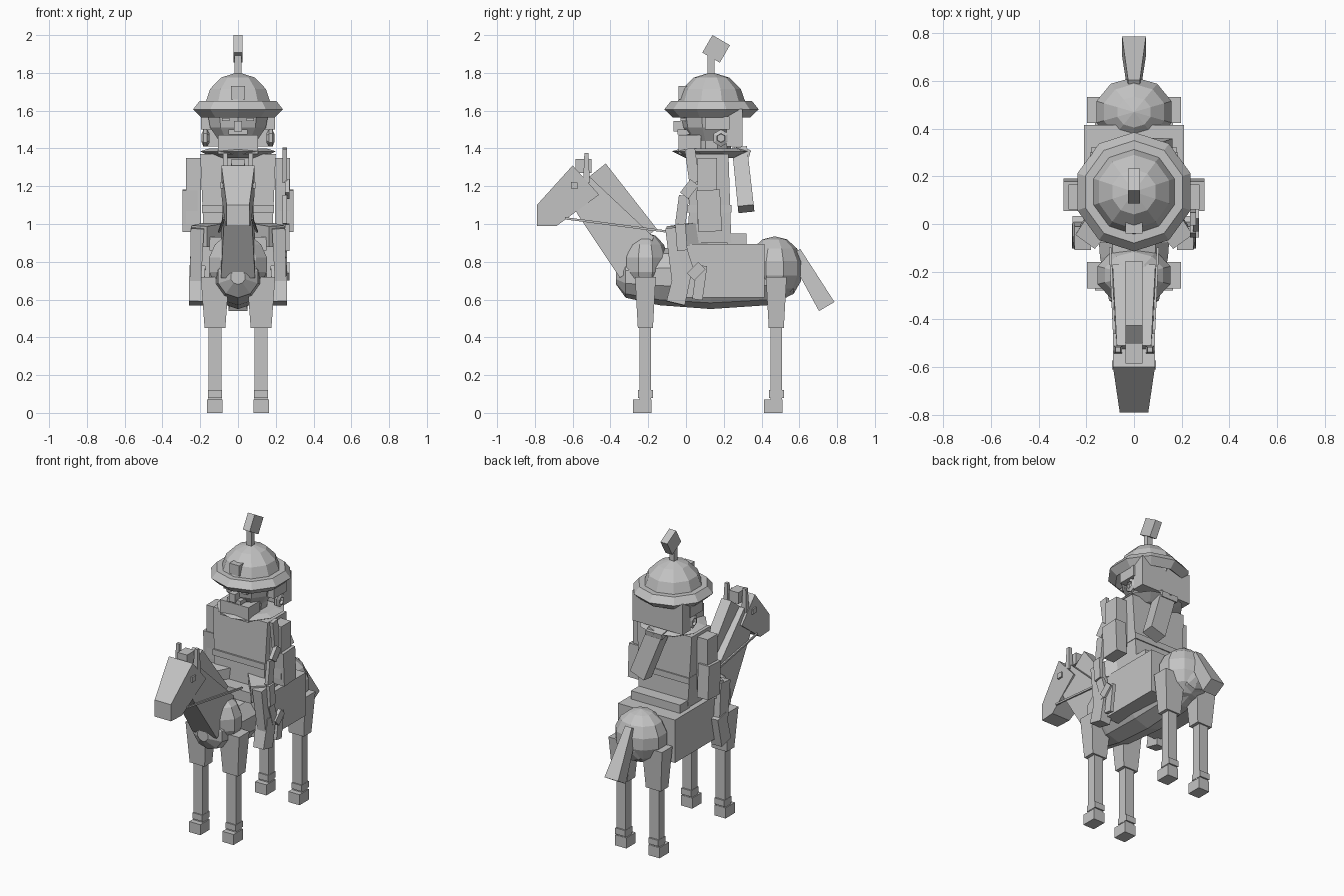
import bpy, bmesh, math
from mathutils import Vector, Matrix

if "Cube" in bpy.data.objects:
    bpy.data.objects.remove(bpy.data.objects["Cube"])

GREY = bpy.data.materials.new("plain grey")
GREY.diffuse_color = (0.55, 0.55, 0.55, 1)
GREY.use_nodes = True
GREY.node_tree.nodes["Principled BSDF"].inputs["Base Color"].default_value = GREY.diffuse_color


def finish(name, bm):
    bmesh.ops.recalc_face_normals(bm, faces=bm.faces)
    me = bpy.data.meshes.new(name)
    bm.to_mesh(me)
    bm.free()
    me.materials.append(GREY)
    ob = bpy.data.objects.new(name, me)
    bpy.context.collection.objects.link(ob)
    return ob


def loft(name, rings):
    """Skin a list of equal-length point rings and cap both ends."""
    bm = bmesh.new()
    vs = [[bm.verts.new(p) for p in r] for r in rings]
    n = len(vs[0])
    for a, b in zip(vs, vs[1:]):
        for i in range(n):
            j = (i + 1) % n
            bm.faces.new((a[i], a[j], b[j], b[i]))
    bm.faces.new(vs[0])
    bm.faces.new(vs[-1])
    return finish(name, bm)


def box(name, x, y, z, tilt=0):
    """Box from (min, max) ranges, tilted about the x axis."""
    bm = bmesh.new()
    bmesh.ops.create_cube(bm, size=1)
    size = [r[1] - r[0] for r in (x, y, z)]
    mid = Vector([(r[1] + r[0]) / 2 for r in (x, y, z)])
    bm.transform(Matrix.Translation(mid) @ Matrix.Rotation(math.radians(tilt), 4, 'X')
                 @ Matrix.Diagonal((*size, 1)))
    return finish(name, bm)


def limb(name, a, b, s0, s1):
    """Tapered bar from a to b; s0, s1 are (width, depth) at the ends."""
    a, b = Vector(a), Vector(b)
    d = (b - a).normalized()
    u = (Vector((1, 0, 0)) - d * d.x).normalized()
    v = d.cross(u)
    return loft(name, [[p + u * s[0] / 2 * i + v * s[1] / 2 * j
                        for i, j in ((-1, -1), (1, -1), (1, 1), (-1, 1))]
                       for p, s in ((a, s0), (b, s1))])


def side_profile(name, pts):
    """Side outline of (y, z, half width) points, mirrored across x."""
    return loft(name, [[(s * w, y, z) for y, z, w in pts] for s in (-1, 1)])


def lathe(name, profile, centre, axis='Z', n=10):
    """Revolve (radius, height) points, with a vertex on the +y side."""
    rings = []
    for r, h in profile:
        ring = []
        for i in range(n):
            t = math.pi / 2 + 2 * math.pi * i / n
            c, s = r * math.cos(t), r * math.sin(t)
            off = (c, s, h) if axis == 'Z' else (c, h, s)
            ring.append(Vector(centre) + Vector(off))
        rings.append(ring)
    return loft(name, rings)


def ball(name, centre, radii):
    bm = bmesh.new()
    bmesh.ops.create_uvsphere(bm, u_segments=10, v_segments=7, radius=1)
    bm.transform(Matrix.Translation(centre) @ Matrix.Diagonal((*radii, 1)))
    return finish(name, bm)


# Horse body
lathe("horse_barrel", [(0.04, -0.37), (0.11, -0.32), (0.15, -0.14), (0.17, 0.13),
                       (0.15, 0.43), (0.09, 0.57), (0.02, 0.61)], (0, 0, 0.72), 'Y')
ball("horse_chest", (0, -0.215, 0.785), (0.165, 0.125, 0.17))
ball("horse_rump", (0, 0.47, 0.765), (0.17, 0.15, 0.17))
limb("horse_tail", (0, 0.575, 0.85), (0, 0.745, 0.563), (0.05, 0.07), (0.1, 0.095))

# Horse legs
for side in (-1, 1):
    for label, y in (("front", -0.215), ("rear", 0.478)):
        x = 0.122 * side
        limb(f"{label}_upper_leg", (x, y, 0.72), (x, y, 0.45), (0.15, 0.11), (0.11, 0.08))
        box(f"{label}_lower_leg", (x - .034, x + .034), (y - .03, y + .03), (0.06, 0.46))
        box(f"{label}_fetlock", (x - .036, x + .036), (y - .038, y + .04), (0.08, 0.12))
        box(f"{label}_hoof", (x - .041, x + .041), (y - .065, y + .033), (0, 0.07))

# Horse neck, mane and head
side_profile("horse_neck", [(-0.51, 1.25, .072), (-0.60, 1.10, .072), (-0.57, 1.045, .072),
                            (-0.35, 0.715, .09), (-0.23, 0.80, .09), (-0.17, 0.93, .09)])
side_profile("mane", [(-0.52, 1.245, .036), (-0.425, 1.32, .036),
                      (-0.155, 0.975, .036), (-0.25, 0.90, .036)])
side_profile("horse_head", [(-0.60, 1.31, .088), (-0.46, 1.155, .088), (-0.685, 0.99, .067),
                            (-0.79, 0.99, .06), (-0.79, 1.10, .06)])
box("forelock", (-.035, .035), (-0.585, -0.50), (1.27, 1.345))
for side in (-1, 1):
    limb("horse_ear", (side * .067, -.527, 1.22), (side * .067, -.527, 1.375), (.035, .035), (.022, .022))
    limb("horse_eye", (side * .086, -.61, 1.205), (side * .086, -.572, 1.205), (.012, .035), (.012, .035))
    limb("rein", (side * .075, -.64, 1.03), (side * .10, -.10, .96), (.01, .012), (.01, .012))

# Saddle and cloth
box("saddle_cloth", (-.21, .21), (-0.02, 0.415), (0.61, 0.895))
box("saddle_seat", (-.15, .15), (-0.08, 0.25), (0.86, 0.93))
box("saddle_cantle", (-.18, .18), (0.22, 0.32), (0.89, 0.95))

# Rider torso
limb("torso", (0, .125, 1.37), (0, .125, 0.90), (0.40, 0.20), (0.36, 0.23))
box("belt", (-.19, .19), (0.005, 0.242), (1.06, 1.10))
lathe("collar", [(0.14, 1.35), (0.21, 1.385), (0.16, 1.40)], (0, 0.135, 0))
box("scarf", (-.105, .105), (-0.04, 0.08), (1.37, 1.47))
limb("back_pouch", (0.0, .285, 1.39), (.11, .318, 1.08), (.11, .08), (.11, .085))
box("pouch_cap", (-.06, .06), (0.25, 0.34), (1.365, 1.40), -10)

# Rider limbs
for side in (-1, 1):
    box("upper_arm", sorted((side * .195, side * .275)), (0.06, 0.165), (1.00, 1.35))
    box("forearm", sorted((side * .215, side * .295)), (0.06, 0.185), (0.96, 1.18), 3)
    limb("thigh", (side * .08, .10, .95), (side * .205, -.07, .935), (.13, .13), (.10, .11))
    limb("shin", (side * .215, -.06, .98), (side * .225, -.03, .70), (.07, .10), (.06, .09))
    limb("boot", (side * .215, -.01, .77), (side * .222, -.055, .58), (.085, .09), (.075, .10))

# Curved scabbard built from short plates
path = [(0.02, 1.40), (0.045, 1.22), (-0.01, 1.15), (-0.03, 1.00), (-0.02, 0.86),
        (0.025, 0.72), (0.085, 0.78), (0.06, 0.60)]
for i, (p, q) in enumerate(zip(path, path[1:])):
    x = 0.248 + 0.012 * (i % 2)
    limb("scabbard_plate", (x, *p), (x, *q), (.024, .055), (.024, .055))

# Rider head
C = (0, 0.135, 0)
lathe("head", [(0.10, 1.36), (0.105, 1.44), (0.155, 1.51), (0.172, 1.60)], C)
box("back_hair", (-.185, .185), (0.215, 0.30), (1.41, 1.61))
box("nose", (-.022, .022), (-0.065, 0.02), (1.49, 1.545))
box("moustache", (-.05, .05), (-0.045, 0.04), (1.475, 1.50))
for side in (-1, 1):
    box("side_hair", sorted((side * .13, side * .195)), (0.10, 0.23), (1.50, 1.57))
    box("eye", sorted((side * .045, side * .085)), (-0.03, 0.02), (1.545, 1.56))
    # hexagonal ear boss, open in the middle
    hexes = []
    for r, x in ((.024, .15), (.046, .165), (.046, .182), (.024, .192), (.022, .175)):
        hexes.append([(side * x, .185 + r * math.sin(k * math.pi / 3),
                       1.455 + r * math.cos(k * math.pi / 3)) for k in range(6)])
    loft("ear_boss", hexes)

# Helmet
lathe("helmet_brim", [(0.165, 1.60), (0.205, 1.565), (0.25, 1.607), (0.215, 1.65),
                      (0.18, 1.65)], C)
lathe("helmet_dome", [(0.18, 1.60), (0.178, 1.65), (0.155, 1.715), (0.095, 1.775),
                      (0.002, 1.803)], C)
box("helmet_badge", (-.036, .036), (-0.04, 0.03), (1.66, 1.73))
box("plume_stem", (-.018, .018), (0.115, 0.15), (1.78, 1.92))
box("plume", (-.025, .025), (0.106, 0.213), (1.8735, 1.9805), -30)
